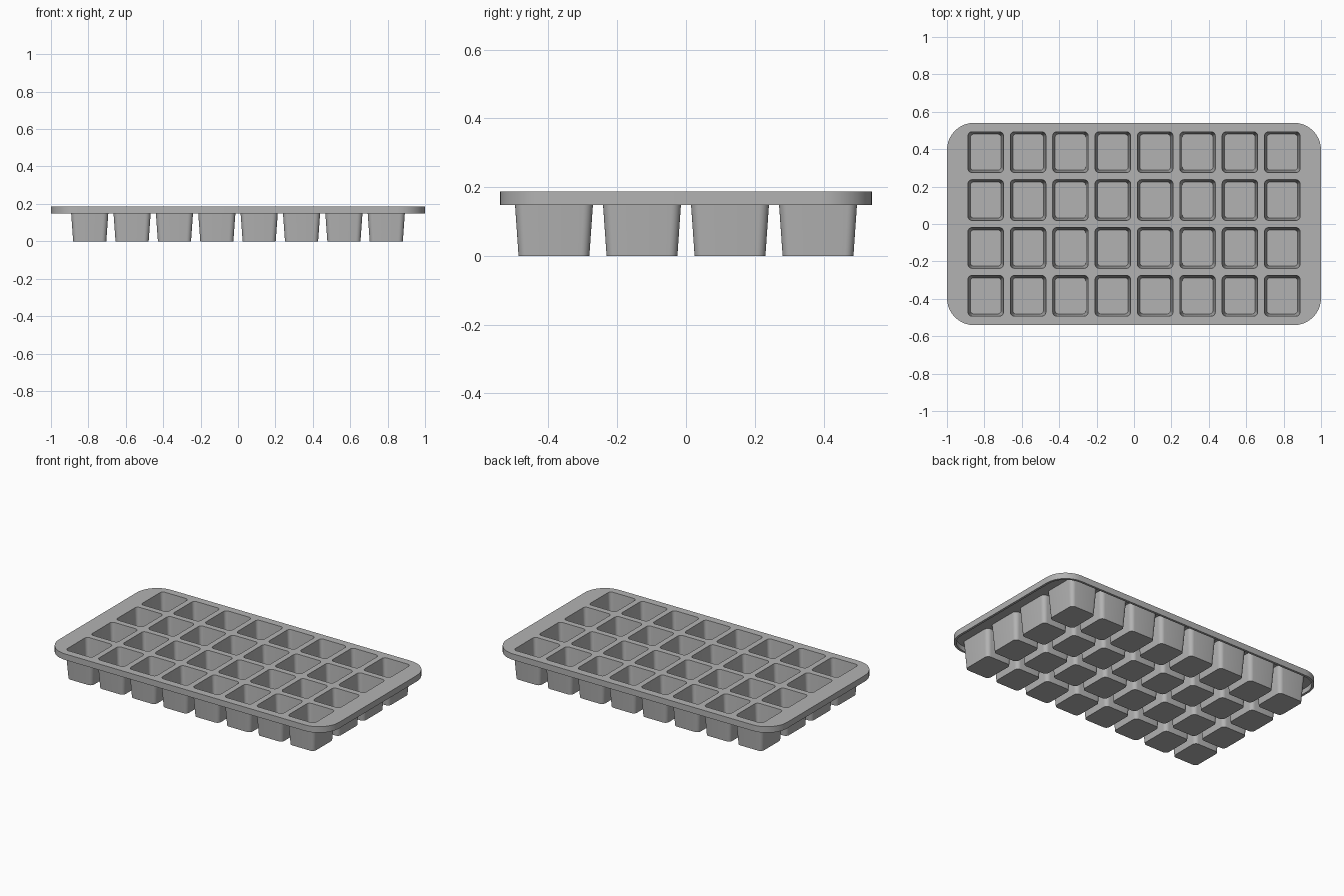
import bpy
import bmesh
from math import cos, sin, pi, radians

cube = bpy.data.objects.get("Cube")
if cube:
    bpy.data.objects.remove(cube)

COLS, ROWS = 8, 4
PITCH_X, PITCH_Y = 0.2265, 0.256
TOP, RIM_BOTTOM, SHEET = 0.187, 0.148, 0.007
LIP = 0.015

grey = bpy.data.materials.new("grey_plastic")
grey.use_nodes = True
colour = (0.45, 0.45, 0.45, 1)
grey.diffuse_color = colour
grey.node_tree.nodes["Principled BSDF"].inputs["Base Color"].default_value = colour

bm = bmesh.new()


def ring(cx, cy, width, depth, radius, z, steps=6):
    """Closed rounded rectangle of vertices, with its edges."""
    verts = []
    for i, (sx, sy) in enumerate([(1, 1), (-1, 1), (-1, -1), (1, -1)]):
        for k in range(steps + 1):
            a = (i + k / steps) * pi / 2
            verts.append(bm.verts.new((cx + sx * (width / 2 - radius) + radius * cos(a),
                                       cy + sy * (depth / 2 - radius) + radius * sin(a), z)))
    edges = [bm.edges.new((verts[i - 1], verts[i])) for i in range(len(verts))]
    return verts, edges


def wall(lower, upper):
    """Band of quads between two matching rings."""
    a, b = lower[0], upper[0]
    for i in range(len(a)):
        bm.faces.new((a[i - 1], a[i], b[i], b[i - 1]))


def fill(rings):
    """Flat sheet bounded by the first ring, with the others as holes."""
    edges = [e for r in rings for e in r[1]]
    bmesh.ops.triangle_fill(bm, edges=edges, use_beauty=True)


# Rim: outer skirt, its lower edge and the recess behind it
w, d, r = 2.0, 1.082, 0.145
rim_top = ring(0, 0, w, d, r, TOP, 10)
rim_low = ring(0, 0, w, d, r, RIM_BOTTOM, 10)
lip_low = ring(0, 0, w - 2 * LIP, d - 2 * LIP, r - LIP, RIM_BOTTOM, 10)
lip_top = ring(0, 0, w - 2 * LIP, d - 2 * LIP, r - LIP, TOP - SHEET, 10)
wall(rim_low, rim_top)
wall(rim_low, lip_low)
wall(lip_low, lip_top)

# Tapered cells: inside pocket and outside cup
openings, cup_tops = [], []
for i in range(COLS):
    for j in range(ROWS):
        x = (i - (COLS - 1) / 2) * PITCH_X
        y = (j - (ROWS - 1) / 2) * PITCH_Y
        opening = ring(x, y, 0.190, 0.218, 0.022, TOP)
        floor = ring(x, y, 0.164, 0.193, 0.018, SHEET)
        cup_top = ring(x, y, 0.203, 0.231, 0.029, TOP - SHEET)
        base = ring(x, y, 0.177, 0.206, 0.025, 0)
        wall(floor, opening)
        wall(base, cup_top)
        bm.faces.new(floor[0])
        bm.faces.new(base[0])
        openings.append(opening)
        cup_tops.append(cup_top)

# Top sheet and its underside
fill([rim_top] + openings)
fill([lip_top] + cup_tops)

bmesh.ops.recalc_face_normals(bm, faces=bm.faces)
mesh = bpy.data.meshes.new("seed_tray")
bm.to_mesh(mesh)
bm.free()
mesh.materials.append(grey)
tray = bpy.data.objects.new("seed_tray", mesh)
bpy.context.collection.objects.link(tray)

# Smooth rounded corners, crisp edges
bpy.ops.object.select_all(action="DESELECT")
tray.select_set(True)
bpy.context.view_layer.objects.active = tray
bpy.ops.object.shade_smooth_by_angle(angle=radians(30))
